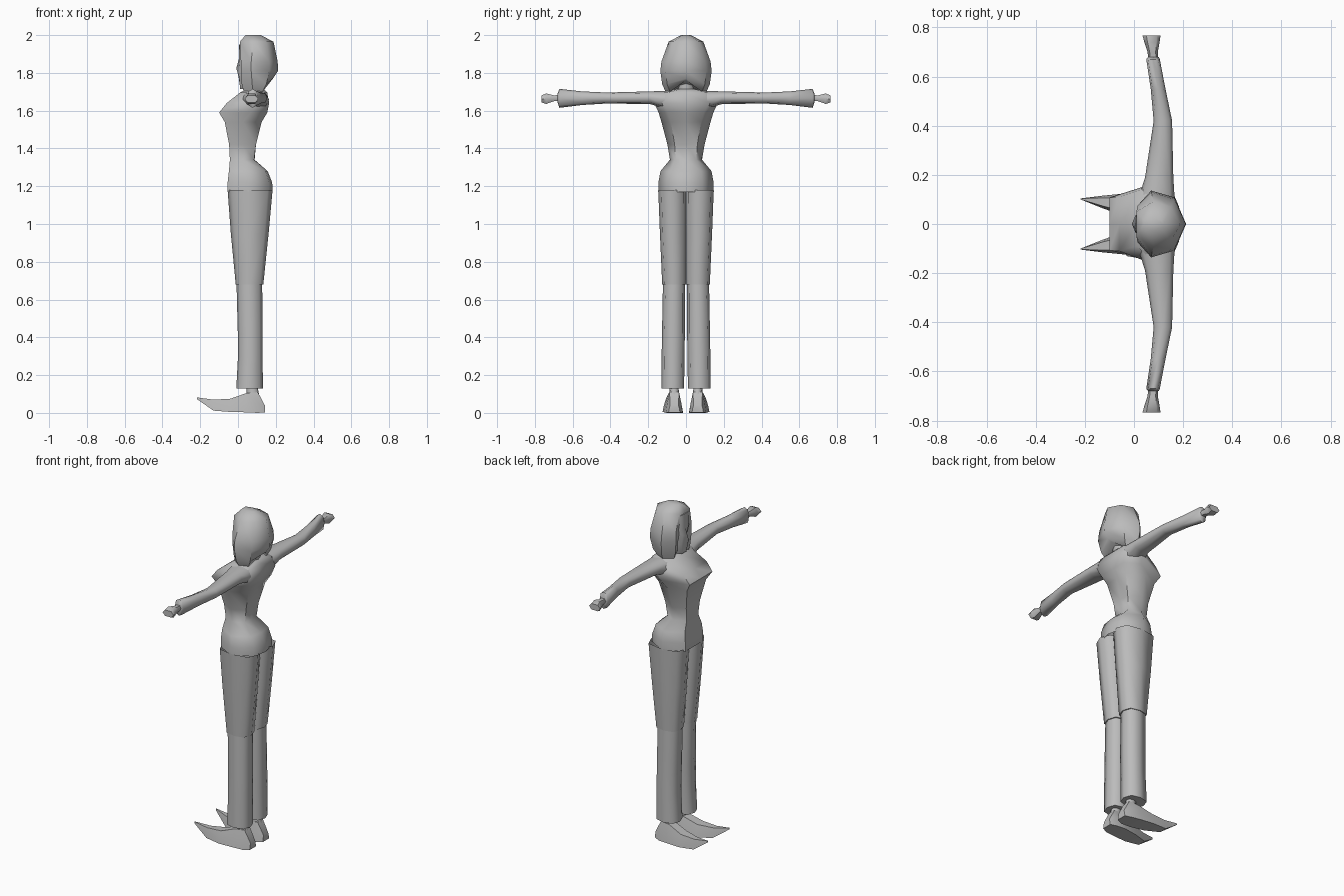
import bpy, bmesh, math
from mathutils import Vector

grey = bpy.data.materials.new("plain_grey")
grey.diffuse_color = (0.5, 0.5, 0.5, 1)


def loft(name, rings, mirror=False, cap_start=True, cap_end=True, angle=60):
    """Skin a list of equally long point rings."""
    bm = bmesh.new()
    vs = [[bm.verts.new(p) for p in r] for r in rings]
    n = len(rings[0])
    for a, b in zip(vs, vs[1:]):
        for i in range(n):
            j = (i + 1) % n
            bm.faces.new((a[i], a[j], b[j], b[i]))
    if cap_start:
        bm.faces.new(vs[0][::-1])
    if cap_end:
        bm.faces.new(vs[-1])
    bmesh.ops.remove_doubles(bm, verts=bm.verts, dist=0.0005)
    bmesh.ops.recalc_face_normals(bm, faces=bm.faces)
    me = bpy.data.meshes.new(name)
    bm.to_mesh(me)
    bm.free()
    me.materials.append(grey)
    ob = bpy.data.objects.new(name, me)
    bpy.context.collection.objects.link(ob)
    if mirror:
        m = ob.modifiers.new("mirror", 'MIRROR')
        m.use_axis = (False, True, False)
        m.use_mirror_merge = False
    bpy.ops.object.select_all(action='DESELECT')
    ob.select_set(True)
    bpy.context.view_layer.objects.active = ob
    bpy.ops.object.shade_smooth_by_angle(angle=math.radians(angle))
    return ob


def body_ring(z, xf, xb, w, fw, bw, xm=None, cf=0.0, cb=0.0, lift=0.0):
    """Symmetric 8-point ring: front/back x, widths at side, front and back."""
    xm = (xf + xb) / 2 if xm is None else xm
    return [(xf - cf, 0, z), (xf, fw, z), (xm, w, z), (xb, bw, z),
            (xb + cb, 0, z + lift), (xb, -bw, z), (xm, -w, z), (xf, -fw, z)]


def oval(z, x0, x1, y0, y1, n=8, p=0.8):
    """Rounded-square ring in the horizontal plane."""
    pts = []
    for i in range(n):
        a = math.tau * i / n
        c, s = math.cos(a), math.sin(a)
        c, s = (math.copysign(abs(t) ** p, t) for t in (c, s))
        pts.append(((x0 + x1) / 2 + (x1 - x0) / 2 * c,
                    (y0 + y1) / 2 + (y1 - y0) / 2 * s, z))
    return pts


def arm_ring(y, x0, x1, z0, z1, n=8):
    """Oval ring across the arm direction."""
    return [(p[0], y, p[1]) for p in oval(0, x0, x1, z0, z1, n)]


# torso, from hips up to the collar
loft("torso", [
    body_ring(1.17, -0.055, 0.165, 0.147, 0.085, 0.085, cb=0.018),
    body_ring(1.22, -0.055, 0.165, 0.146, 0.085, 0.085, cb=0.016),
    body_ring(1.28, -0.048, 0.145, 0.135, 0.08, 0.08, cb=0.012),
    body_ring(1.34, -0.043, 0.085, 0.085, 0.055, 0.055, cb=0.003),
    body_ring(1.42, -0.047, 0.095, 0.098, 0.065, 0.06),
    body_ring(1.54, -0.07, 0.125, 0.13, 0.09, 0.08),
    body_ring(1.59, -0.10, 0.155, 0.145, 0.108, 0.095, xm=0.07),
    body_ring(1.64, -0.06, 0.165, 0.168, 0.11, 0.12, xm=0.09),
    body_ring(1.695, 0.01, 0.155, 0.16, 0.09, 0.10, xm=0.09),
    body_ring(1.715, 0.045, 0.135, 0.05, 0.03, 0.03),
], cap_start=False)

# neck
loft("neck", [oval(1.69, 0.045, 0.135, -0.045, 0.045),
              oval(1.80, 0.05, 0.14, -0.042, 0.042)])

# hair shell wrapping the head
loft("hair", [
    body_ring(1.70, 0.03, 0.13, 0.108, 0.07, 0.085, xm=0.08, cf=-0.03, cb=0.03, lift=0.06),
    body_ring(1.74, 0.02, 0.15, 0.126, 0.07, 0.10, xm=0.075, cf=-0.02, cb=0.035, lift=0.03),
    body_ring(1.81, 0.015, 0.165, 0.136, 0.075, 0.108, xm=0.07, cf=-0.015, cb=0.047),
    body_ring(1.86, 0.015, 0.165, 0.13, 0.075, 0.10, xm=0.07, cf=-0.01, cb=0.045),
    body_ring(1.965, 0.01, 0.15, 0.092, 0.05, 0.07, cf=0.0, cb=0.038),
    body_ring(2.0, 0.04, 0.11, 0.025, 0.015, 0.015, cb=0.01),
], angle=50)

# face with a chin, nose and brow showing between the hair edges
loft("face", [
    body_ring(1.715, 0.012, 0.10, 0.04, 0.02, 0.03),
    body_ring(1.78, 0.006, 0.10, 0.065, 0.035, 0.04, cf=0.003),
    body_ring(1.825, 0.008, 0.10, 0.07, 0.02, 0.04, cf=0.017),
    body_ring(1.87, 0.006, 0.10, 0.07, 0.035, 0.04, cf=0.002),
    body_ring(1.95, 0.008, 0.10, 0.055, 0.035, 0.04, cf=0.003),
])

# sleeves with flared cuffs
loft("sleeve", [
    arm_ring(0.11, 0.02, 0.165, 1.61, 1.705),
    arm_ring(0.19, 0.045, 0.16, 1.635, 1.702),
    arm_ring(0.42, 0.08, 0.155, 1.638, 1.696),
    arm_ring(0.55, 0.068, 0.128, 1.63, 1.702),
    arm_ring(0.67, 0.05, 0.105, 1.615, 1.715),
    arm_ring(0.68, 0.058, 0.10, 1.645, 1.69),
], mirror=True)

# fists
loft("hand", [
    arm_ring(0.66, 0.06, 0.098, 1.65, 1.685, 6),
    arm_ring(0.70, 0.055, 0.097, 1.648, 1.683, 6),
    arm_ring(0.74, 0.042, 0.104, 1.632, 1.695, 6),
    arm_ring(0.766, 0.035, 0.108, 1.642, 1.682, 6),
], mirror=True)

# upper trouser legs joining the hips
loft("upper_trouser_leg", [
    oval(1.18, -0.055, 0.183, -0.005, 0.147, p=0.7),
    oval(0.95, -0.038, 0.162, -0.002, 0.138, p=0.7),
    oval(0.68, -0.012, 0.134, 0.0, 0.126, p=0.7),
], mirror=True, cap_start=False)

# lower trouser legs
loft("lower_trouser_leg", [
    oval(0.69, -0.008, 0.128, 0.006, 0.122, p=0.75),
    oval(0.42, -0.001, 0.13, 0.006, 0.127, p=0.75),
    oval(0.30, 0.0, 0.13, 0.008, 0.129, p=0.75),
    oval(0.13, -0.009, 0.132, 0.01, 0.13, p=0.75),
], mirror=True)

# ankles
loft("ankle", [oval(0.06, 0.045, 0.12, 0.035, 0.09),
               oval(0.15, 0.045, 0.10, 0.04, 0.085)], mirror=True)


def foot_ring(x, yc, wb, wt, zb, zt):
    """Slice across a shoe: sole width, top width, sole and top heights."""
    zm = zb + (zt - zb) * 0.5
    wm = (wb + wt) / 2
    return [(x, yc + wb, zb), (x, yc + wm * 1.05, zm), (x, yc + wt, zt),
            (x, yc - wt, zt), (x, yc - wm * 1.05, zm), (x, yc - wb, zb)]


# pointed shoes turned up at the toe
loft("shoe", [
    foot_ring(0.142, 0.062, 0.03, 0.022, 0.003, 0.04),
    foot_ring(0.105, 0.062, 0.045, 0.025, 0.0, 0.11),
    foot_ring(0.045, 0.066, 0.05, 0.026, 0.003, 0.105),
    foot_ring(-0.04, 0.078, 0.046, 0.028, 0.005, 0.075),
    foot_ring(-0.13, 0.09, 0.025, 0.016, 0.012, 0.07),
    foot_ring(-0.217, 0.102, 0.002, 0.002, 0.073, 0.082),
], mirror=True)
